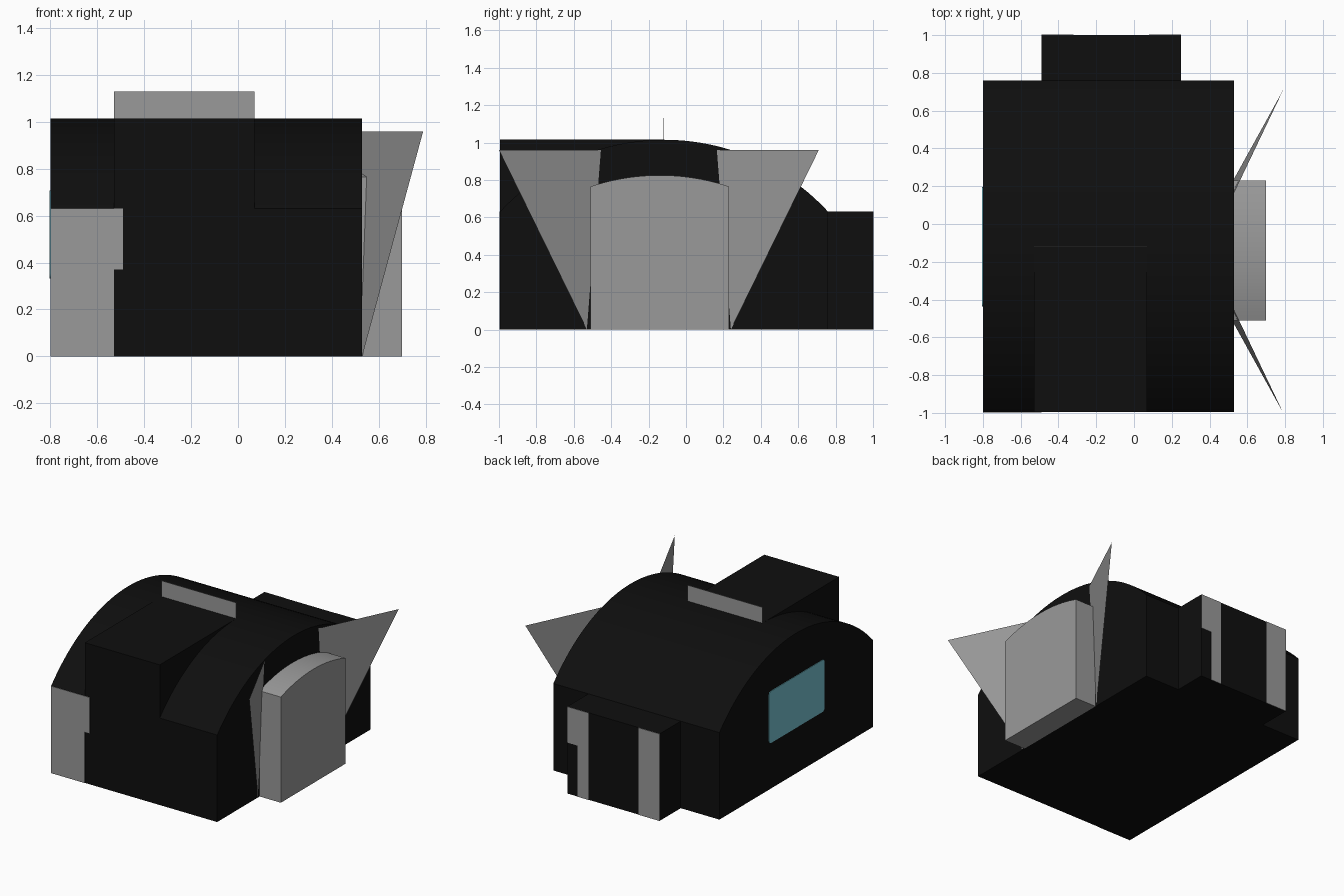
import bpy, bmesh, math
from mathutils import Vector

if "Cube" in bpy.data.objects:
    bpy.data.objects.remove(bpy.data.objects["Cube"])


def material(name, rgb):
    m = bpy.data.materials.new(name)
    m.diffuse_color = (*rgb, 1)
    m.use_nodes = True
    m.node_tree.nodes["Principled BSDF"].inputs["Base Color"].default_value = m.diffuse_color
    return m


BLACK = material("black cladding", (0.0045, 0.0045, 0.0045))
GREY = material("grey metal", (0.32, 0.32, 0.32))
TEAL = material("teal glass", (0.18, 0.54, 0.63))


def solid(name, outline, depth, mat):
    """Flat outline of 3D points, pushed along depth (None keeps it a sheet)."""
    bm = bmesh.new()
    face = bm.faces.new([bm.verts.new(p) for p in outline])
    if depth:
        out = bmesh.ops.extrude_face_region(bm, geom=[face], use_keep_orig=True)
        verts = [v for v in out["geom"] if isinstance(v, bmesh.types.BMVert)]
        bmesh.ops.translate(bm, verts=verts, vec=Vector(depth))
        bmesh.ops.recalc_face_normals(bm, faces=bm.faces)
    me = bpy.data.meshes.new(name)
    bm.to_mesh(me)
    bm.free()
    me.materials.append(mat)
    for p in me.polygons:
        p.use_smooth = True
    me.set_sharp_from_angle(angle=math.radians(30))
    ob = bpy.data.objects.new(name, me)
    bpy.context.collection.objects.link(ob)
    return ob


def box(name, x0, x1, y0, y1, z0, z1, mat):
    pts = [(x0, y0, z0), (x1, y0, z0), (x1, y1, z0), (x0, y1, z0)]
    return solid(name, pts, (0, 0, z1 - z0), mat)


def arched(name, x0, x1, y0, y1, eave, top, mat, steps=28):
    """Block with a circular-arc top, running along x."""
    mid, half, rise = (y0 + y1) / 2, (y1 - y0) / 2, top - eave
    r = (half * half + rise * rise) / (2 * rise)
    a = math.asin(half / r)
    arc = [(x0, mid + r * math.sin(a * t), top - r + r * math.cos(a * t))
           for t in (1 - 2 * i / steps for i in range(steps + 1))]
    return solid(name, [(x0, y0, 0), (x0, y1, 0)] + arc, (x1 - x0, 0, 0), mat)


# Main barrel-roofed hall, front dormer and rear annex
arched("hall", -0.80, 0.53, -0.995, 0.76, 0.63, 1.015, BLACK, 40)
box("dormer", -0.53, 0.07, -0.995, -0.12, 0.63, 1.015, BLACK)
box("annex", -0.49, 0.25, 0.74, 1.0, 0, 0.63, BLACK)

# Side porch with a shallow arched top
arched("porch", 0.53, 0.70, -0.51, 0.23, 0.765, 0.825, GREY, 20)

# Splayed triangular fins either side of the porch
for label, s in (("front", -1), ("rear", 1)):
    c = -0.145
    solid(label + "_fin", [(0.53, c + s * 0.385, 0), (0.79, c + s * 0.855, 0.96),
                           (0.53, c + s * 0.31, 0.96)], None, GREY)

# Thin upright panel on the roof ridge
box("ridge_panel", -0.53, 0.07, -0.12, -0.117, 1.01, 1.13, GREY)

# Grey front wall patch
solid("front_patch", [(-0.80, -0.995, 0), (-0.53, -0.995, 0), (-0.53, -0.995, 0.37),
                      (-0.49, -0.995, 0.37), (-0.49, -0.995, 0.63), (-0.80, -0.995, 0.63)],
      (0, -0.003, 0), GREY)

# Grey stripes on the rear annex
box("annex_stripe_left", -0.49, -0.32, 1.0, 1.003, 0, 0.63, GREY)
solid("annex_stripe_right", [(0.08, 1, 0), (0.165, 1, 0), (0.165, 1, 0.37), (0.25, 1, 0.37),
                             (0.25, 1, 0.63), (0.08, 1, 0.63)], (0, 0.003, 0), GREY)

# Window with softened corners on the left wall
corners = []
for sy, sz, start in ((1, 1, 0), (-1, 1, 90), (-1, -1, 180), (1, -1, 270)):
    for k in range(4):
        a = math.radians(start + 30 * k)
        corners.append((-0.80, -0.12 + sy * 0.295 + 0.022 * math.cos(a),
                        0.52 + sz * 0.166 + 0.022 * math.sin(a)))
solid("side_window", corners, (-0.004, 0, 0), TEAL)
